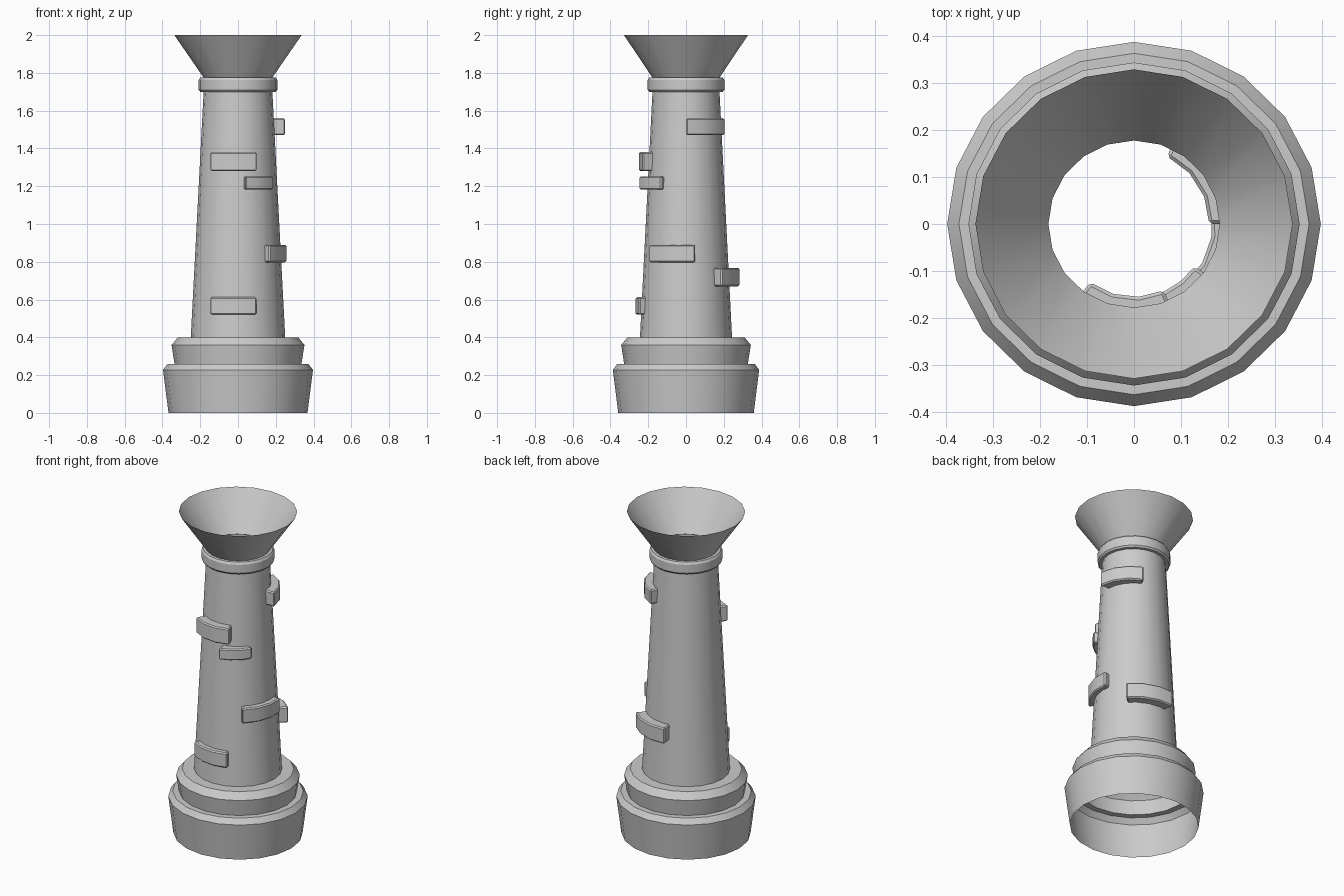
import bpy, bmesh, math

if "Cube" in bpy.data.objects:
    bpy.data.objects.remove(bpy.data.objects["Cube"])

SIDES = 20
SQUASH = 0.975  # column is slightly narrower in y


def finish(name, bm):
    mesh = bpy.data.meshes.new(name)
    bm.to_mesh(mesh)
    bm.free()
    ob = bpy.data.objects.new(name, mesh)
    bpy.context.collection.objects.link(ob)
    bpy.ops.object.select_all(action='DESELECT')
    ob.select_set(True)
    bpy.context.view_layer.objects.active = ob
    bpy.ops.object.shade_smooth_by_angle(angle=math.radians(30))
    return ob


def lathe(name, profile):
    """Open shell of revolution from (radius, z) points, listed upwards."""
    bm = bmesh.new()
    rings = []
    for r, z in profile:
        rings.append([bm.verts.new((r * math.cos(2 * math.pi * i / SIDES),
                                    SQUASH * r * math.sin(2 * math.pi * i / SIDES), z))
                      for i in range(SIDES)])
    for lo, hi in zip(rings, rings[1:]):
        for i in range(SIDES):
            j = (i + 1) % SIDES
            bm.faces.new((lo[i], lo[j], hi[j], hi[i]))
    return finish(name, bm)


def brick(name, a0, a1, z0, z1, r_in, r_out, r_end=None, segs=3):
    """Bevelled curved block wrapped round the shaft, angles in degrees."""
    r_end = r_end or r_out
    bm = bmesh.new()
    loops = []
    for i in range(segs + 1):
        t = i / segs
        a = math.radians(a0 + (a1 - a0) * t)
        ro = r_out + (r_end - r_out) * t
        loops.append([bm.verts.new((r * math.cos(a), r * math.sin(a), z))
                      for r, z in ((r_in, z0), (ro, z0), (ro, z1), (r_in, z1))])
    for p, q in zip(loops, loops[1:]):
        for k in range(4):
            m = (k + 1) % 4
            bm.faces.new((p[k], p[m], q[m], q[k]))
    bm.faces.new(loops[0])
    bm.faces.new(loops[-1][::-1])
    bmesh.ops.recalc_face_normals(bm, faces=bm.faces)
    sharp = [e for e in bm.edges if e.calc_face_angle(0) > math.radians(50)]
    bmesh.ops.bevel(bm, geom=sharp, offset=0.007, segments=1, affect='EDGES', profile=0.5)
    return finish(name, bm)


# Column shells, open at top and bottom
lathe("base", [(0.368, 0), (0.397, 0.228), (0.372, 0.26), (0.336, 0.26)])
lathe("plinth", [(0.336, 0.26), (0.352, 0.36), (0.318, 0.4), (0.25, 0.4)])
lathe("shaft", [(0.25, 0.4), (0.182, 1.7)])
lathe("collar", [(0.182, 1.7), (0.2, 1.7), (0.208, 1.71), (0.208, 1.762),
                 (0.2, 1.775), (0.182, 1.775)])
lathe("bell", [(0.182, 1.775), (0.337, 2.0)])

# Protruding bricks
brick("brick_right_top", 0, 64, 1.47, 1.56, 0.16, 0.25, 0.23)
brick("brick_front_upper", -127, -66, 1.28, 1.38, 0.155, 0.25)
brick("brick_corner_small", -81, -35, 1.182, 1.252, 0.157, 0.253, 0.23)
brick("brick_right_lower", -50, 11, 0.797, 0.89, 0.167, 0.26)
brick("brick_back", 41, 100, 0.67, 0.768, 0.19, 0.287)
brick("brick_front_lower", -124, -68, 0.52, 0.613, 0.185, 0.267)
